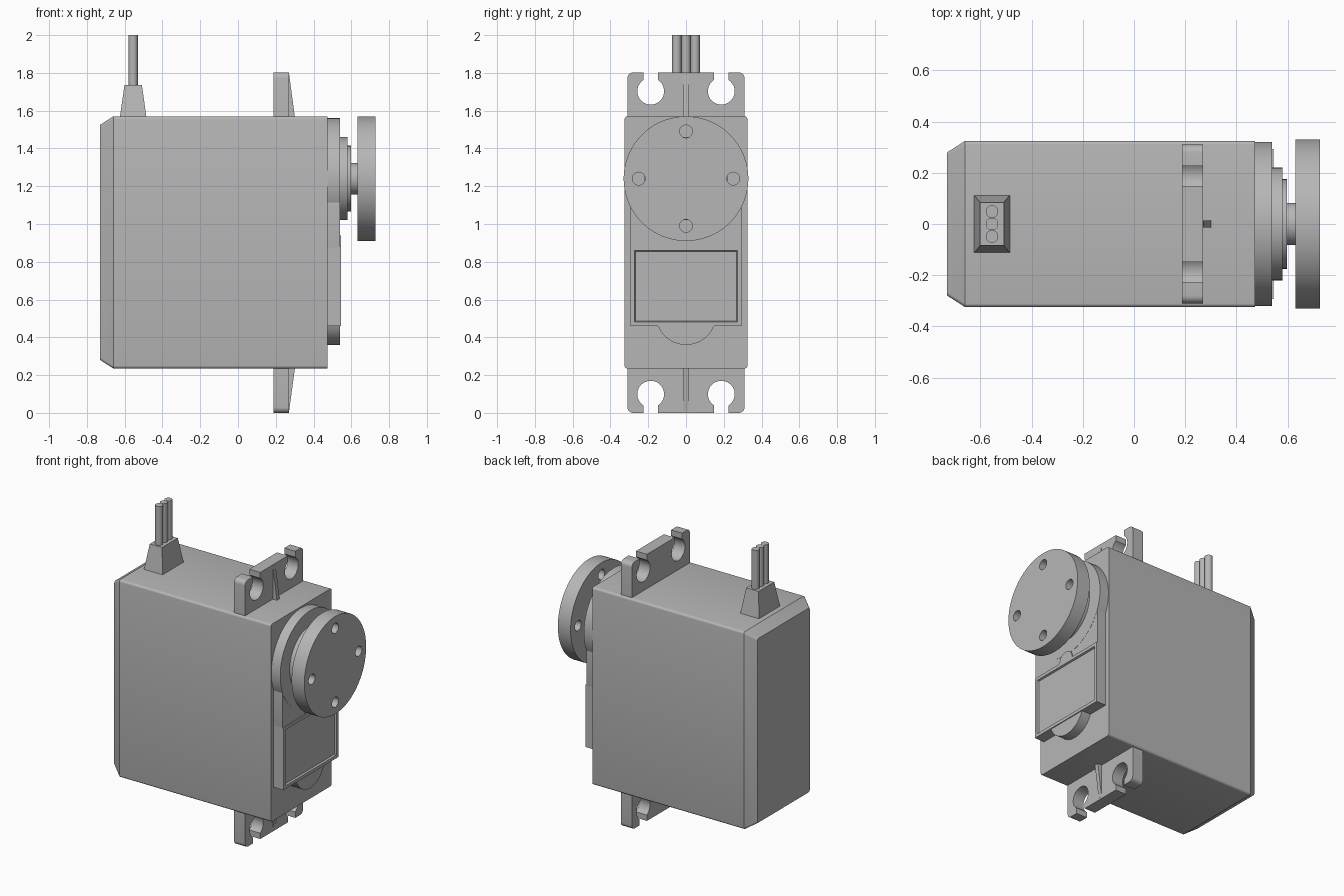
import bpy, bmesh
from math import sin, cos, radians, asin, degrees

if "Cube" in bpy.data.objects:
    bpy.data.objects.remove(bpy.data.objects["Cube"])

grey = bpy.data.materials.new("plain grey")
grey.use_nodes = True
grey.diffuse_color = (0.47, 0.47, 0.47, 1)
grey.node_tree.nodes["Principled BSDF"].inputs["Base Color"].default_value = grey.diffuse_color


def arc(cy, cz, r, a0, a1, n=8):
    steps = [radians(a0 + (a1 - a0) * i / n) for i in range(n + 1)]
    return [(cy + r * cos(a), cz + r * sin(a)) for a in steps]


def circle(cy, cz, r, n=64):
    return arc(cy, cz, r, 0, 360, n)[:-1]


def rounded(hy, z0, z1, r):
    pts = []
    for sy, cz, a in ((1, z1 - r, 0), (-1, z1 - r, 90), (-1, z0 + r, 180), (1, z0 + r, 270)):
        pts += arc(sy * (hy - r), cz, r, a, a + 90, 4)
    return pts


def mirrored(half):
    """Close a right-half outline with its left half."""
    return half + [(-y, z) for y, z in reversed(half)]


def loft(name, rings, panel=False):
    """Skin a list of 3D rings and cap both ends."""
    bm = bmesh.new()
    loops = [[bm.verts.new(p) for p in ring] for ring in rings]
    for a, b in zip(loops, loops[1:]):
        n = len(a)
        for i in range(n):
            bm.faces.new((a[i], a[(i + 1) % n], b[(i + 1) % n], b[i]))
    bm.faces.new(loops[0])
    front = bm.faces.new(loops[-1])
    bmesh.ops.recalc_face_normals(bm, faces=bm.faces)
    if panel:
        bmesh.ops.inset_region(bm, faces=[front], thickness=0.03)
        bmesh.ops.inset_region(bm, faces=[front], thickness=0.006, depth=-0.012)
    mesh = bpy.data.meshes.new(name)
    bm.to_mesh(mesh)
    bm.free()
    mesh.materials.append(grey)
    obj = bpy.data.objects.new(name, mesh)
    bpy.context.collection.objects.link(obj)
    return obj


def prism(name, outline, x0, x1, panel=False):
    return loft(name, [[(x, y, z) for y, z in outline] for x in (x0, x1)], panel)


parts = []

# Case with a chamfered rear end
sections = ((-0.73, 0.045), (-0.66, 0), (0.473, 0))
parts.append(loft("case", [[(x, y, z) for y, z in
             rounded(0.325 - d, 0.235 + d, 1.57 - d, 0.015)] for x, d in sections]))

# Gearbox cover: round head, straight neck, label panel and lower lobe
AXIS = 1.24
parts.append(prism("cover_head", circle(0, AXIS, 0.32, 96), 0.47, 0.54))
parts.append(prism("cover_neck", rounded(0.294, 0.87, AXIS, 0.005), 0.47, 0.539))
parts.append(prism("label_panel", [(-0.294, 0.46), (0.294, 0.46), (0.294, 0.88), (-0.294, 0.88)],
                   0.47, 0.546, panel=True))
parts.append(prism("panel_tab", arc(0, 0.88, 0.06, 0, 180, 16), 0.53, 0.546))
a = degrees(asin(0.06 / 0.16))
lobe = [(-0.175, 0.462)] + arc(0, 0.52, 0.16, 180 + a, 360 - a, 24) + [(0.175, 0.462)]
parts.append(prism("lower_lobe", lobe, 0.47, 0.54))

# Output bearing, collar and shaft
for name, r, x0, x1 in (("bearing_ring", 0.22, 0.53, 0.58),
                        ("bearing_collar", 0.175, 0.57, 0.597),
                        ("output_shaft", 0.083, 0.58, 0.64)):
    parts.append(prism(name, circle(0, AXIS, r), x0, x1))

# Horn disc with four drilled holes
horn = prism("horn_disc", circle(0, AXIS, 0.33, 96), 0.632, 0.727)
for i in range(4):
    t = radians(90 * i)
    cutter = prism("hole_cutter", circle(0.25 * cos(t), AXIS + 0.25 * sin(t), 0.034, 32), 0.6, 0.75)
    cutter.hide_render = True
    cut = horn.modifiers.new("hole", 'BOOLEAN')
    cut.operation = 'DIFFERENCE'
    cut.solver = 'EXACT'
    cut.object = cutter
    bpy.context.view_layer.objects.active = horn
    bpy.ops.object.modifier_apply(modifier=cut.name)
    bpy.data.objects.remove(cutter)
parts.append(horn)

# Mounting ears with open keyhole slots, each with a tapered rib
TOP, HOLE_Y, HOLE_Z, HOLE_R, SLOT = 1.802, 0.187, 1.703, 0.071, 0.039
g = degrees(asin(SLOT / HOLE_R))
half = [(HOLE_Y - SLOT, TOP)]
half += arc(HOLE_Y, HOLE_Z, HOLE_R, 90 + g, 450 - g, 32)
half += [(HOLE_Y + SLOT, TOP)]
half += arc(0.28, TOP - 0.03, 0.03, 90, 0, 6)
half += [(0.31, 1.56)]
ear = mirrored(half)
rib = [(0.26, 1.56), (0.302, 1.56), (0.271, 1.79), (0.26, 1.79)]
for side in ("upper", "lower"):
    def place(z):
        return z if side == "upper" else TOP - z
    parts.append(prism(side + "_ear", [(y, place(z)) for y, z in ear], 0.188, 0.27))
    parts.append(loft(side + "_rib", [[(x, y, place(z)) for x, z in rib] for y in (-0.014, 0.014)]))

# Tapered cable boot and three wires
CABLE_X = -0.555
boot = []
for z, hx, hy in ((1.56, 0.071, 0.114), (1.737, 0.046, 0.084)):
    boot.append([(CABLE_X + sx * hx, sy * hy, z) for sx, sy in ((-1, -1), (1, -1), (1, 1), (-1, 1))])
parts.append(loft("cable_boot", boot))
for i, name in enumerate(("right_wire", "middle_wire", "left_wire")):
    ring = circle(CABLE_X, (i - 1) * 0.049, 0.0245, 24)
    parts.append(loft(name, [[(x, y, z) for x, y in ring] for z in (1.72, 2.0)]))

# Smooth curved walls, keep edges crisp
bpy.ops.object.select_all(action='DESELECT')
for obj in parts:
    obj.select_set(True)
bpy.context.view_layer.objects.active = parts[0]
bpy.ops.object.shade_smooth_by_angle(angle=radians(28))
